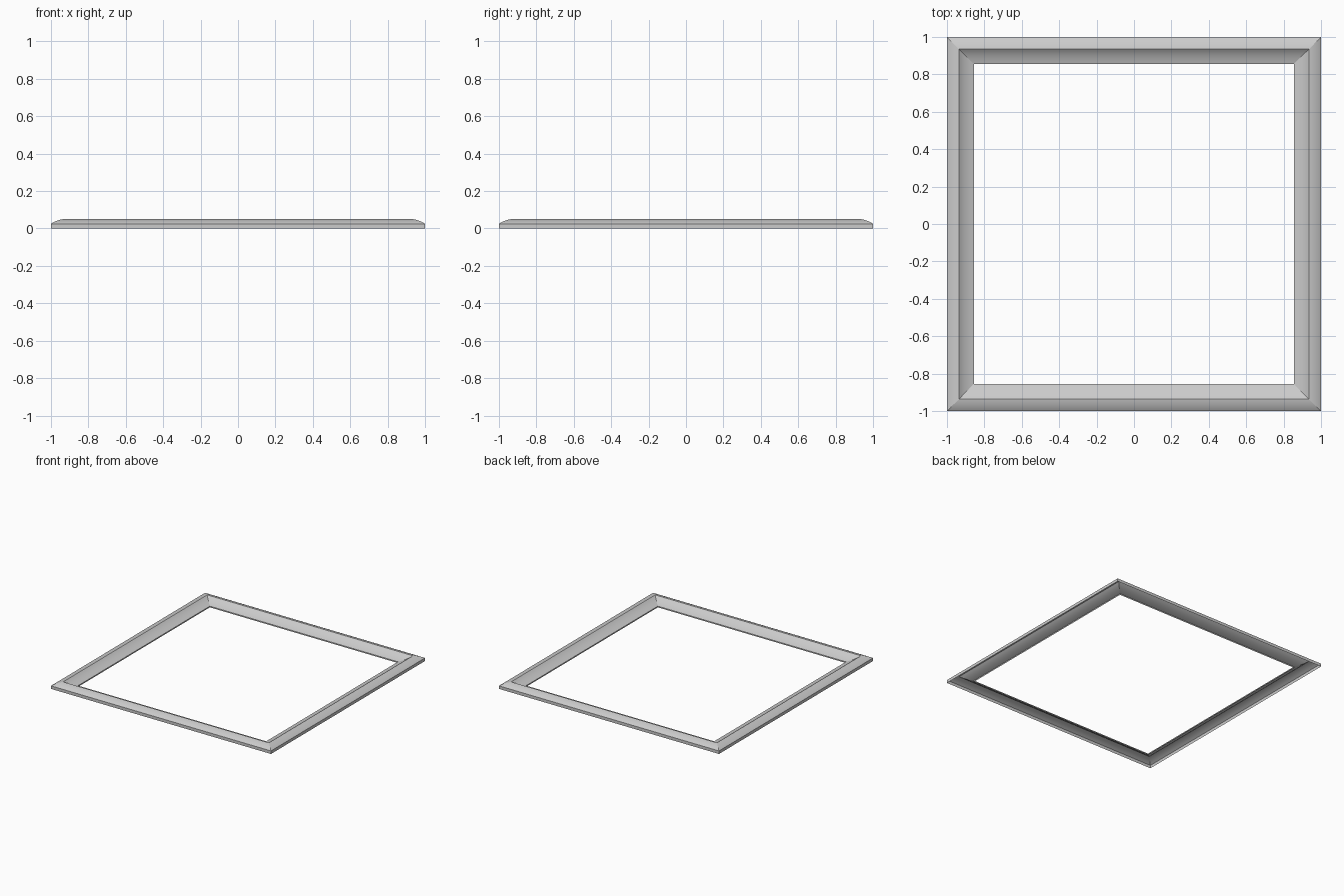
import bpy, bmesh

if "Cube" in bpy.data.objects:
    bpy.data.objects.remove(bpy.data.objects["Cube"])


def bezier(a, b, c, n):
    # quadratic curve in (distance from centre, height)
    return [tuple((1-t)**2*p + 2*t*(1-t)*q + t*t*r for p, q, r in zip(a, b, c))
            for t in (i / n for i in range(n + 1))]


# moulding section: outer wall, rounded shoulder, hollow inner slope, thin lip
profile = [(1.0, 0.0)]
profile += bezier((1.0, 0.025), (0.972, 0.044), (0.935, 0.05), 6)
profile += bezier((0.935, 0.05), (0.906, 0.024), (0.855, 0.010), 6)[1:]
profile += [(0.855, 0.0)]

# sweep the section round a square with mitred corners, open underneath
bm = bmesh.new()
corners = [(1, -1), (1, 1), (-1, 1), (-1, -1)]
rings = [[bm.verts.new((sx * d, sy * d, z)) for sx, sy in corners] for d, z in profile]
for lower, upper in zip(rings, rings[1:]):
    for i in range(4):
        j = (i + 1) % 4
        bm.faces.new((lower[i], lower[j], upper[j], upper[i]))

mesh = bpy.data.meshes.new("frame_moulding")
bm.to_mesh(mesh)
bm.free()
frame = bpy.data.objects.new("frame_moulding", mesh)
bpy.context.collection.objects.link(frame)

# smooth along the moulding, crisp at mitres and ridges
bpy.context.view_layer.objects.active = frame
frame.select_set(True)
bpy.ops.object.shade_smooth_by_angle(angle=0.2)
